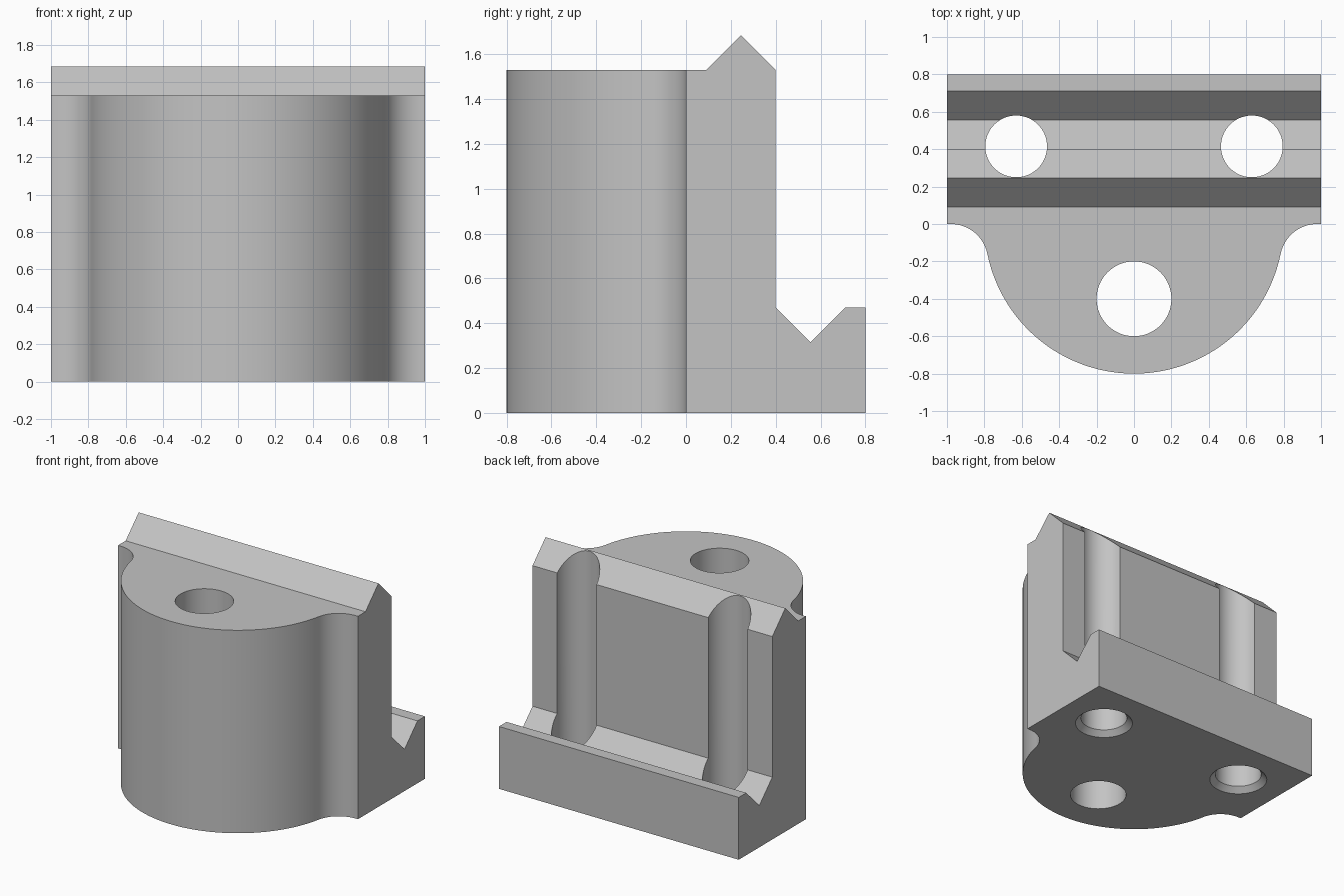
import bpy, bmesh
from math import sin, cos, pi, sqrt, asin, radians
from mathutils import Vector

cube = bpy.data.objects.get("Cube")
if cube:
    bpy.data.objects.remove(cube, do_unlink=True)

grey = bpy.data.materials.new("plain grey")
grey.use_nodes = True
color = (0.55, 0.55, 0.55, 1)
grey.diffuse_color = color
grey.node_tree.nodes["Principled BSDF"].inputs["Base Color"].default_value = color


def loft(name, rings):
    """Closed solid through rings that have equal point counts."""
    bm = bmesh.new()
    loops = [[bm.verts.new(p) for p in ring] for ring in rings]
    n = len(loops[0])
    for a, b in zip(loops, loops[1:]):
        for i in range(n):
            j = (i + 1) % n
            bm.faces.new((a[i], a[j], b[j], b[i]))
    bm.faces.new(loops[0][::-1])
    bm.faces.new(loops[-1])
    bmesh.ops.recalc_face_normals(bm, faces=bm.faces)
    mesh = bpy.data.meshes.new(name)
    bm.to_mesh(mesh)
    bm.free()
    mesh.materials.append(grey)
    obj = bpy.data.objects.new(name, mesh)
    bpy.context.collection.objects.link(obj)
    return obj


def arc(cx, cy, r, start, end, steps):
    angles = [start + (end - start) * i / steps for i in range(steps + 1)]
    return [(cx + r * cos(a), cy + r * sin(a)) for a in angles]


def boolean(target, cutter, operation):
    """Apply a boolean and discard the cutter."""
    cutter.hide_render = True
    mod = target.modifiers.new(operation, 'BOOLEAN')
    mod.operation = operation
    mod.solver = 'EXACT'
    mod.object = cutter
    bpy.context.view_layer.objects.active = target
    bpy.ops.object.modifier_apply(modifier=mod.name)
    bpy.data.objects.remove(cutter, do_unlink=True)


def hole(name, x, y, profile, sides=64):
    """Round cutter from (radius, height) pairs."""
    rings = [[(px, py, z) for px, py in arc(x, y, r, 0, 2 * pi, sides)[:-1]]
             for r, z in profile]
    return loft(name, rings)


# Plan outline: round nose blended by concave fillets into a rectangular back
R, F = 0.8, 0.2
fx = sqrt((R + F) ** 2 - F ** 2)
t = asin(F / (R + F))
right = arc(fx, -F, F, pi / 2, pi - t, 16)
nose = arc(0, 0, R, -t, -pi + t, 72)
left = [(-x, y) for x, y in reversed(right)]
outline = [(1, 0.8), (1, 0)] + right + nose[1:-1] + left + [(-1, 0), (-1, 0.8)]
block = loft("locating_block", [[(x, y, z) for x, y in outline] for z in (-0.1, 1.8)])

# Side profile: V ridge on top, V groove on the rear ledge
side = [(-0.9, 0), (-0.9, 1.53), (0.09, 1.53), (0.245, 1.685), (0.4, 1.53),
        (0.4, 0.47), (0.555, 0.315), (0.71, 0.47), (0.9, 0.47), (0.9, 0)]
envelope = loft("side_envelope", [[(x, y, z) for y, z in side] for x in (-1.1, 1.1)])
boolean(block, envelope, 'INTERSECT')

# Nose hole, then the two rear bolt holes chamfered underneath
boolean(block, hole("nose_hole", 0, -0.4, [(0.2, -0.1), (0.2, 1.9)]), 'DIFFERENCE')
for x in (-0.63, 0.63):
    bolt = [(0.245, -0.04), (0.165, 0.04), (0.165, 1.9)]
    boolean(block, hole("bolt_hole", x, 0.415, bolt), 'DIFFERENCE')

# Smooth round walls, crisp edges
bpy.ops.object.select_all(action='DESELECT')
block.select_set(True)
bpy.context.view_layer.objects.active = block
bpy.ops.object.shade_smooth_by_angle(angle=radians(30))
